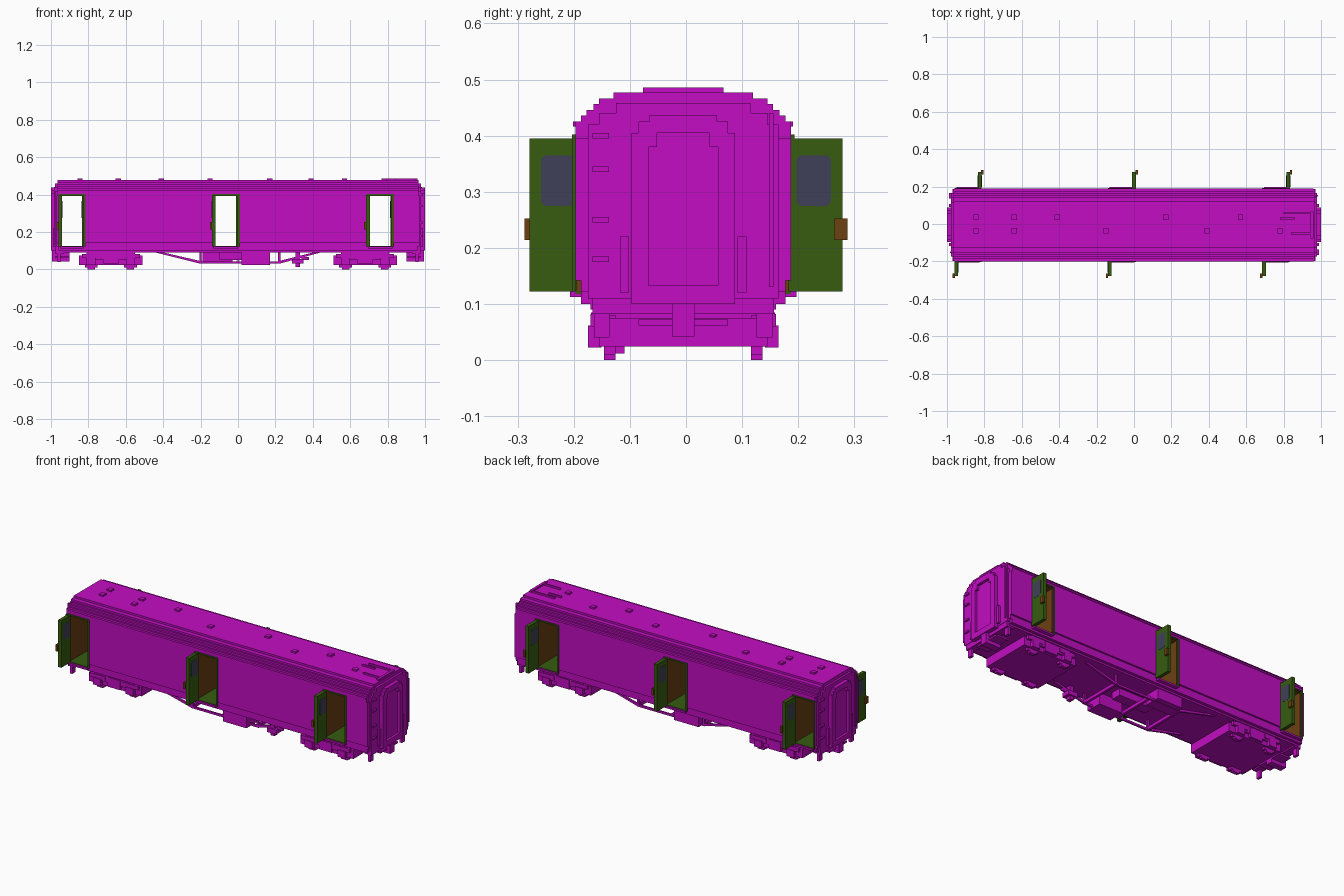
import bpy
import bmesh

cube = bpy.data.objects.get("Cube")
if cube:
    bpy.data.objects.remove(cube, do_unlink=True)


def make_material(name, red, green, blue):
    mat = bpy.data.materials.new(name)
    mat.use_nodes = True
    colour = (red, green, blue, 1)
    mat.diffuse_color = colour
    mat.node_tree.nodes["Principled BSDF"].inputs["Base Color"].default_value = colour
    return mat


magenta = make_material("magenta", .54, .004, .54)
door_green = make_material("door green", .037, .107, .005)
wood_brown = make_material("wood brown", .15, .05, .006)
window_slate = make_material("window slate", .051, .051, .1)


def new_object(name, bm, mat):
    bmesh.ops.recalc_face_normals(bm, faces=bm.faces)
    mesh = bpy.data.meshes.new(name)
    bm.to_mesh(mesh)
    bm.free()
    mesh.materials.append(mat)
    obj = bpy.data.objects.new(name, mesh)
    bpy.context.collection.objects.link(obj)
    return obj


def boxes(name, spans, mat=magenta):
    """One object from boxes, each given as x, y and z spans."""
    bm = bmesh.new()
    for span in spans:
        verts = bmesh.ops.create_cube(bm, size=1)["verts"]
        for v in verts:
            for axis, (low, high) in enumerate(span):
                v.co[axis] = (low + high) / 2 + v.co[axis] * (high - low)
    return new_object(name, bm, mat)


def extrude_profile(name, points, place, start, end, mat=magenta):
    """Prism between start and end; place maps (u, v, depth) to x, y, z."""
    bm = bmesh.new()
    face = bm.faces.new([bm.verts.new(place(u, v, start)) for u, v in points])
    result = bmesh.ops.extrude_face_region(bm, geom=[face])
    shift = [b - a for a, b in zip(place(0, 0, start), place(0, 0, end))]
    moved = [g for g in result["geom"] if isinstance(g, bmesh.types.BMVert)]
    bmesh.ops.translate(bm, verts=moved, vec=shift)
    return new_object(name, bm, mat)


def along_x(u, v, depth):
    return (depth, u, v)


def along_y(u, v, depth):
    return (u, depth, v)


def span(centre, half):
    return (centre - half, centre + half)


def stepped_outline(steps, bottom):
    """Symmetric stair-stepped outline from (half width, top) pairs."""
    side, low = [], bottom
    for half, top in steps:
        side += [(half, low), (half, top)]
        low = top
    points = side + [(-u, v) for u, v in reversed(side)]
    return [(u + MID, v) for u, v in points]


MID = -.005
HALF = .192
FRONT, BACK = MID - HALF, MID + HALF
BODY_END = .97
FLOOR, LINTEL = .122, .395
OPENINGS = [(-.95, -.825), (-.13, 0), (.695, .825)]

# Side walls, split by the three open cross passages
edges = [-BODY_END] + [x for pair in OPENINGS for x in pair] + [BODY_END]
walls = list(zip(edges[::2], edges[1::2]))
boxes("body_walls", [(w, (FRONT, BACK), (.142, LINTEL)) for w in walls])
boxes("lower_body_band", [(w, span(MID, .182), (FLOOR, .142)) for w in walls])

# Stair-stepped roof
roof_steps = [(HALF, .425), (.182, .436), (.172, .446), (.16, .456),
              (.15, .466), (.124, .477)]
extrude_profile("roof", stepped_outline(roof_steps, LINTEL), along_x,
                -BODY_END + .005, BODY_END - .005)
boxes("gutters", [((-.96, .96), span(MID, HALF + .004), (.416, .425))])

# Bowed end walls, in layers
for side, label in ((-1, "right"), (1, "left")):
    layer_steps = [(.17, .42), (.15, .44), (.12, .458)]
    extrude_profile(label + "_end_wall", stepped_outline(layer_steps, .11),
                    along_x, side * .96, side * .978)

# Passage linings
lining = []
for a, b in OPENINGS:
    ys, zs = (FRONT + .002, BACK - .002), (FLOOR, LINTEL)
    lining += [((a, a + .004), ys, zs), ((b - .004, b), ys, zs),
               ((a, b), ys, (LINTEL - .004, LINTEL))]
boxes("passage_linings", lining, wood_brown)
boxes("passage_floors", [(o, (FRONT, BACK), (FLOOR - .004, FLOOR + .003))
                         for o in OPENINGS], door_green)

# Doors, frames, windows, handles and footboards; front hinges right, back hinges left
for number, (a, b) in enumerate(OPENINGS):
    for label, out in (("front", -1), ("back", 1)):
        wall = FRONT if out < 0 else BACK
        hinge = a if out < 0 else b
        tag = f"{label}_door_{number + 1}"

        def outward(near, far):
            return tuple(sorted((wall + out * near, wall + out * far)))

        tip = .279 - abs(wall)
        leaf = span(hinge, .01)
        boxes(tag, [(leaf, outward(-.004, tip), (FLOOR, LINTEL))], door_green)
        # Chamfered window plates, flush on both faces of the leaf
        near, far = sorted((out * .197, out * .258))
        cut = .007
        glass = [(near, .275 + cut), (near + cut, .275), (far - cut, .275),
                 (far, .275 + cut), (far, .365 - cut), (far - cut, .365),
                 (near + cut, .365), (near, .365 - cut)]
        extrude_profile(tag + "_window_inner", glass, along_x,
                        leaf[1], leaf[1] + .001, window_slate)
        extrude_profile(tag + "_window_outer", glass, along_x,
                        leaf[0], leaf[0] - .001, window_slate)
        # Handle on the outer face, catch on the leaf edge
        knob = sorted((hinge + out * .008, hinge + out * .021))
        boxes(tag + "_handle", [(knob, outward(tip - .014, tip + .009), (.214, .252))],
              wood_brown)
        boxes(tag + "_frame", [
            ((a - .01, a), outward(0, .006), (FLOOR, LINTEL)),
            ((b, b + .01), outward(0, .006), (FLOOR, LINTEL)),
            ((a - .01, b + .01), outward(0, .006), (LINTEL, LINTEL + .007))], door_green)
        boxes(tag + "_footboard", [((a, b), outward(-.02, .01), (.112, FLOOR))])

# Corridor connections, couplers and end fittings
for side, label in ((-1, "right"), (1, "left")):
    def at_end(near, far):
        return tuple(sorted((side * near, side * far)))

    frame = at_end(.96, 1)
    boxes(label + "_corridor_frame", [
        (frame, span(MID - .077, .015), (.1, .405)),
        (frame, span(MID + .077, .015), (.1, .405)),
        (frame, span(MID, .08), (.405, .425)),
        (frame, span(MID, .06), (.42, .437)),
        (frame, span(MID + .055, .008), (.38, .405)),
        (frame, span(MID - .055, .008), (.38, .405)),
        (frame, span(MID, .092), (.1, .133))])
    boxes(label + "_corridor_door", [(at_end(.96, .985), span(MID, .07), (.12, .41))])
    boxes(label + "_coupler", [
        (at_end(.9, .995), span(MID, .02), (.042, .1)),
        (at_end(.9, .975), span(MID, .08), (.062, .072))])
    boxes(label + "_buffer_beam", [
        (at_end(.93, .975), span(MID, .162), (.082, .112))])
    boxes(label + "_step_irons", [
        (at_end(.95, .965), span(y, .014), (.04, .09)) for y in (-.15, .14)])
    rungs = [.18, .25, .34, .4]
    boxes(label + "_end_rungs", [
        (at_end(.97, .988), span(-side * .152, .015), span(z, .005)) for z in rungs])
    boxes(label + "_end_pipe", [
        (at_end(.97, .985), span(side * .152, .004), (.13, .44))])
    boxes(label + "_grab_rails", [
        (at_end(.97, .99), span(MID + y, .008), (.12, .22)) for y in (-.105, .105)])

# Roof ventilators, alternating across the ridge
vents = [(-.845, 1), (-.845, -1), (-.64, 1), (-.64, -1), (-.41, 1), (-.15, -1),
         (.17, 1), (.39, -1), (.57, 1), (.78, -1)]
boxes("roof_vents", [(span(x, .014), span(row * .036, .014), (.47, .486))
                     for x, row in vents])
# Water filler pipes on the left end of the roof
boxes("roof_pipes", [
    ((.78, .86), span(.03, .005), (.47, .486)),
    ((.8, .95), span(.06, .005), (.47, .486)),
    ((.84, .95), span(-.05, .005), (.47, .486)),
    ((.945, .96), span(MID, .072), (.465, .486))])

# Underframe
extrude_profile("underframe", stepped_outline([(.165, .1), (.182, FLOOR)], .09),
                along_x, -.96, .96)
truss = [(-.46, .095), (-.2, .03), (.22, .03), (.46, .095),
         (.42, .095), (.21, .042), (-.19, .042), (-.42, .095)]
for label, y in (("front", -.13), ("back", .12)):
    extrude_profile(label + "_truss_rod", truss, along_y, y - .005, y + .005)
boxes("truss_posts", [(span(x, .006), span(y, .006), (.035, .1))
                      for x in (-.2, .22) for y in (-.13, .12)])
boxes("cross_beams", [(span(x, .007), span(MID, .13), (.03, .048)) for x in (-.2, 0, .22)])
boxes("battery_box", [((.02, .17), (-.165, -.07), (.024, .1))])
boxes("tool_box", [((-.19, -.03), (.06, .155), (.032, .1))])
boxes("brake_cylinder", [((-.1, .12), span(0, .03), (.05, .1))])
boxes("dynamo", [(span(.32, .03), (-.15, -.1), (.03, .055)),
                 (span(.32, .012), (-.14, -.11), (.012, .1)),
                 (span(.36, .02), (-.13, -.12), (.05, .065))])

# Bogies with frames, axle boxes, springs and stepped wheels
for side, label in ((-1, "right"), (1, "left")):
    centre = side * .68
    boxes(label + "_bogie", [
        (span(centre, .17), span(MID, .15), (.024, .075)),
        (span(centre, .13), span(MID, .16), (.05, .092))])
    wheels, axle_boxes = [], []
    for axle in (centre - .105, centre + .105):
        for y in (-.136, .126):
            wheels += [(span(axle, half_x), span(y, .01), span(.045, half_z))
                       for half_x, half_z in ((.02, .045), (.034, .035), (.044, .02))]
        for y in (-.163, .153):
            axle_boxes += [(span(axle, .024), span(y, .012), (.022, .062)),
                           (span(axle, .05), span(y, .007), (.06, .082))]
    boxes(label + "_wheels", wheels)
    boxes(label + "_axle_boxes", axle_boxes)
    boxes(label + "_bolster_springs", [
        (span(centre, .04), span(y, .009), (.03, .085)) for y in (-.16, .15)])
